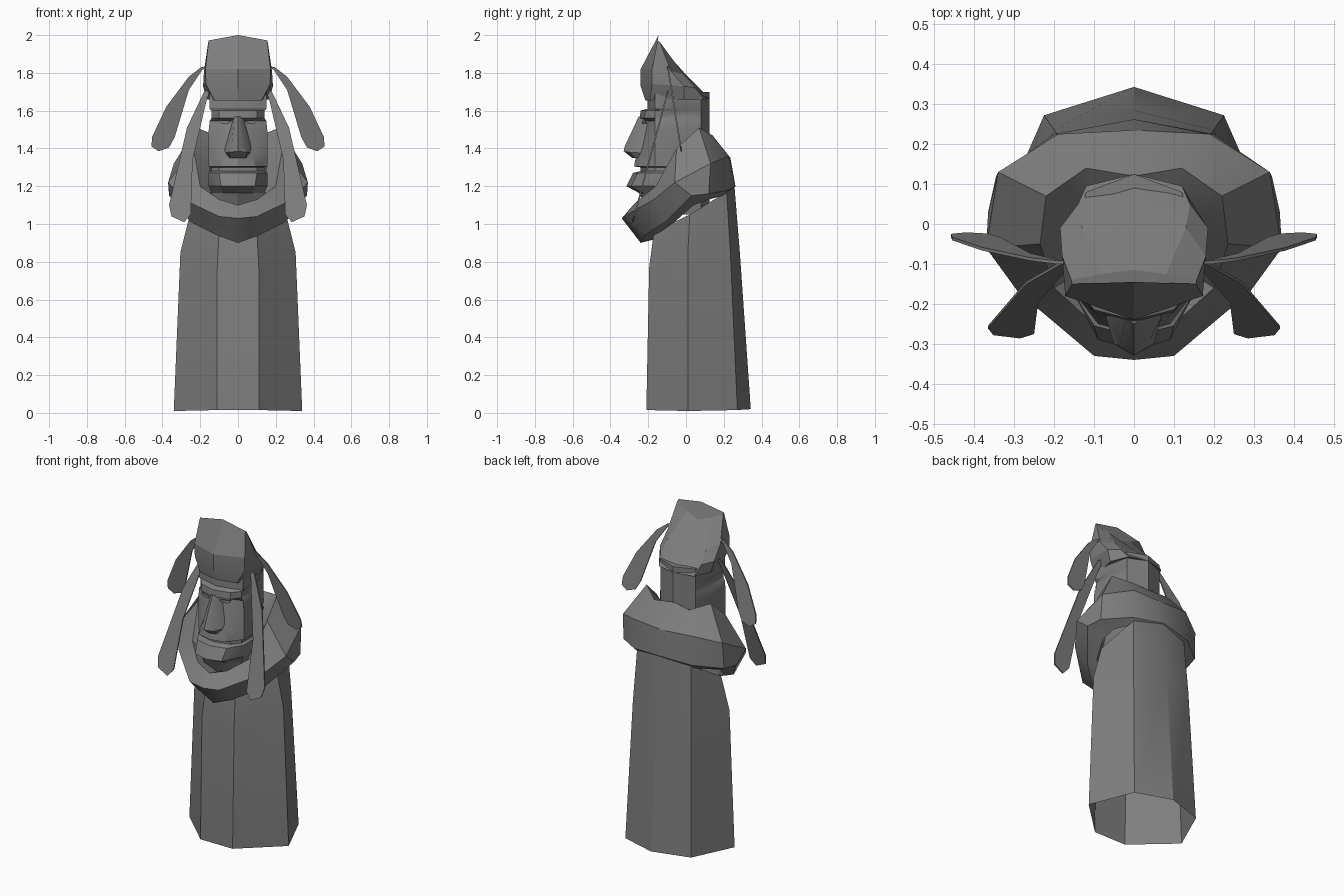
import bpy
import bmesh
from math import radians

cube = bpy.data.objects.get("Cube")
if cube:
    bpy.data.objects.remove(cube, do_unlink=True)

stone = bpy.data.materials.new("grey stone")
stone.use_nodes = True
GREY = (0.21, 0.21, 0.21, 1)
stone.diffuse_color = GREY
stone.node_tree.nodes["Principled BSDF"].inputs["Base Color"].default_value = GREY


def mirrored(half):
    """Close a half outline, running front to back on the left, into a full loop."""
    return list(half) + [(-x, y, z) for x, y, z in reversed(half) if x > 0.001]


def finish(bm, name, smooth_angle):
    bmesh.ops.recalc_face_normals(bm, faces=bm.faces)
    mesh = bpy.data.meshes.new(name)
    bm.to_mesh(mesh)
    bm.free()
    mesh.materials.append(stone)
    obj = bpy.data.objects.new(name, mesh)
    bpy.context.collection.objects.link(obj)
    bpy.ops.object.select_all(action="DESELECT")
    obj.select_set(True)
    bpy.context.view_layer.objects.active = obj
    bpy.ops.object.shade_smooth_by_angle(angle=radians(smooth_angle))
    return obj


def loft(name, half_rings, wrap=False, caps=False, smooth_angle=30):
    """Skin a stack of mirrored rings; wrap joins the last ring to the first."""
    bm = bmesh.new()
    rings = [[bm.verts.new(p) for p in mirrored(h)] for h in half_rings]
    pairs = list(zip(rings, rings[1:]))
    if wrap:
        pairs.append((rings[-1], rings[0]))
    for a, b in pairs:
        for i in range(len(a)):
            j = (i + 1) % len(a)
            bm.faces.new((a[i], a[j], b[j], b[i]))
    if caps:
        bm.faces.new(rings[0])
        bm.faces.new(rings[-1])
    return finish(bm, name, smooth_angle)


def flap(name, outline, depth, side):
    """Thin hanging strap; depth gives y for each outline point."""
    bm = bmesh.new()
    face = bm.faces.new([bm.verts.new((side * x, depth(x, z), z)) for x, z in outline])
    extruded = bmesh.ops.extrude_face_region(bm, geom=[face], use_keep_orig=True)
    for v in extruded["geom"]:
        if isinstance(v, bmesh.types.BMVert):
            v.co.y += 0.008
    return finish(bm, name, 30)


# Robe: seven-sided tube, open at the hem
loft("robe", [
    [(.11, -.21, .015), (.34, .01, .01), (.225, .272, .015), (0, .343, .02)],
    [(.11, -.195, .77), (.305, .01, .85), (.2, .235, .85), (0, .285, .85)],
    [(.1, -.17, .96), (.255, .02, 1.05), (.185, .215, 1.17), (0, .255, 1.22)],
])

# Cowl: heavy folded collar rising over the shoulders
loft("cowl", [
    # seat against the neck
    [(0, -.2, 1.08), (.1, -.17, 1.1), (.14, -.12, 1.13), (.15, -.02, 1.3),
     (.14, .05, 1.42), (.09, .08, 1.44), (0, .1, 1.45)],
    # upper rim
    [(0, -.28, 1.1), (.1, -.25, 1.13), (.2, -.16, 1.2), (.235, -.05, 1.4),
     (.22, .07, 1.51), (.12, .14, 1.47), (0, .12, 1.48)],
    # widest fold
    [(0, -.34, 1.03), (.1, -.33, 1.04), (.29, -.17, 1.13), (.37, -.06, 1.22),
     (.34, .13, 1.32), (.19, .225, 1.36), (0, .235, 1.35)],
    # lower edge
    [(0, -.24, .9), (.11, -.22, .94), (.25, -.11, 1.01), (.365, .03, 1.15),
     (.345, .12, 1.16), (.2, .225, 1.18), (0, .262, 1.2)],
    # underside
    [(0, -.16, .92), (.1, -.16, .94), (.23, -.05, 1.02), (.26, .04, 1.1),
     (.25, .12, 1.13), (.18, .2, 1.15), (0, .24, 1.18)],
], wrap=True, smooth_angle=35)


# Head: each ring is height, front depth, front half width, side half width
def head_ring(z, front, w, side):
    return [(0, front, z), (w, front + .025, z), (side, -.165, z),
            (side, -.05, z), (.12, .08, z), (0, .125, z)]


loft("head", [head_ring(*r) for r in (
    (1.05, -.19, .07, .11), (1.165, -.25, .08, .14), (1.2, -.315, .09, .155),
    (1.27, -.28, .1, .155), (1.28, -.24, .1, .14), (1.3, -.24, .1, .14),
    (1.305, -.275, .09, .155), (1.36, -.265, .08, .155), (1.5, -.225, .08, .155),
    (1.545, -.21, .09, .15), (1.56, -.245, .1, .14), (1.6, -.24, .1, .14),
    (1.61, -.205, .1, .15), (1.7, -.2, .1, .15))], caps=True)

# Nose: wedge widening to a flat tip
loft("nose", [
    [(0, -.25, 1.57), (.02, -.235, 1.57), (.03, -.18, 1.57)],
    [(0, -.325, 1.41), (.035, -.3, 1.4), (.075, -.22, 1.4)],
    [(0, -.33, 1.385), (.05, -.3, 1.38), (.072, -.22, 1.375)],
    [(0, -.285, 1.35), (.04, -.27, 1.35), (.05, -.22, 1.35)],
], caps=True)

# Narrow eyelids below the brow
for side, label in ((1, "left"), (-1, "right")):
    flap(label + "_eyelid", [(.035, 1.545), (.1, 1.55), (.085, 1.53), (.05, 1.53)],
         lambda x, z: -.232 + .3 * max(0, x - .04), side)

# Hat: crest along the top, sloping down to the back
loft("hat", [
    [(0, -.145, 2), (.155, -.15, 1.972), (.157, -.14, 1.965),
     (.08, -.125, 1.93), (0, -.115, 1.9)],
    [(0, -.24, 1.82), (.172, -.18, 1.82), (.18, -.08, 1.81),
     (.13, -.01, 1.79), (0, .0, 1.79)],
    [(0, -.24, 1.73), (.17, -.18, 1.74), (.185, -.01, 1.73),
     (.14, .05, 1.72), (0, .06, 1.73)],
    [(0, -.215, 1.655), (.125, -.19, 1.655), (.165, -.01, 1.66),
     (.12, .095, 1.66), (0, .125, 1.665)],
], caps=True, smooth_angle=20)

# Two pairs of hanging straps
upper = [(.15, 1.84), (.195, 1.83), (.26, 1.78), (.38, 1.62), (.455, 1.46),
         (.458, 1.41), (.42, 1.385), (.365, 1.405), (.335, 1.46), (.26, 1.71), (.19, 1.815)]
lower = [(.14, 1.72), (.18, 1.7), (.27, 1.51), (.365, 1.1), (.352, 1.04),
         (.285, 1.01), (.25, 1.05), (.24, 1.34), (.165, 1.66)]
for side, label in ((1, "left"), (-1, "right")):
    flap(label + "_upper_strap", upper, lambda x, z: -.1 + .16 * (1.83 - z), side)
    flap(label + "_lower_strap", lower, lambda x, z: -.1 - .27 * (1.7 - z), side)
